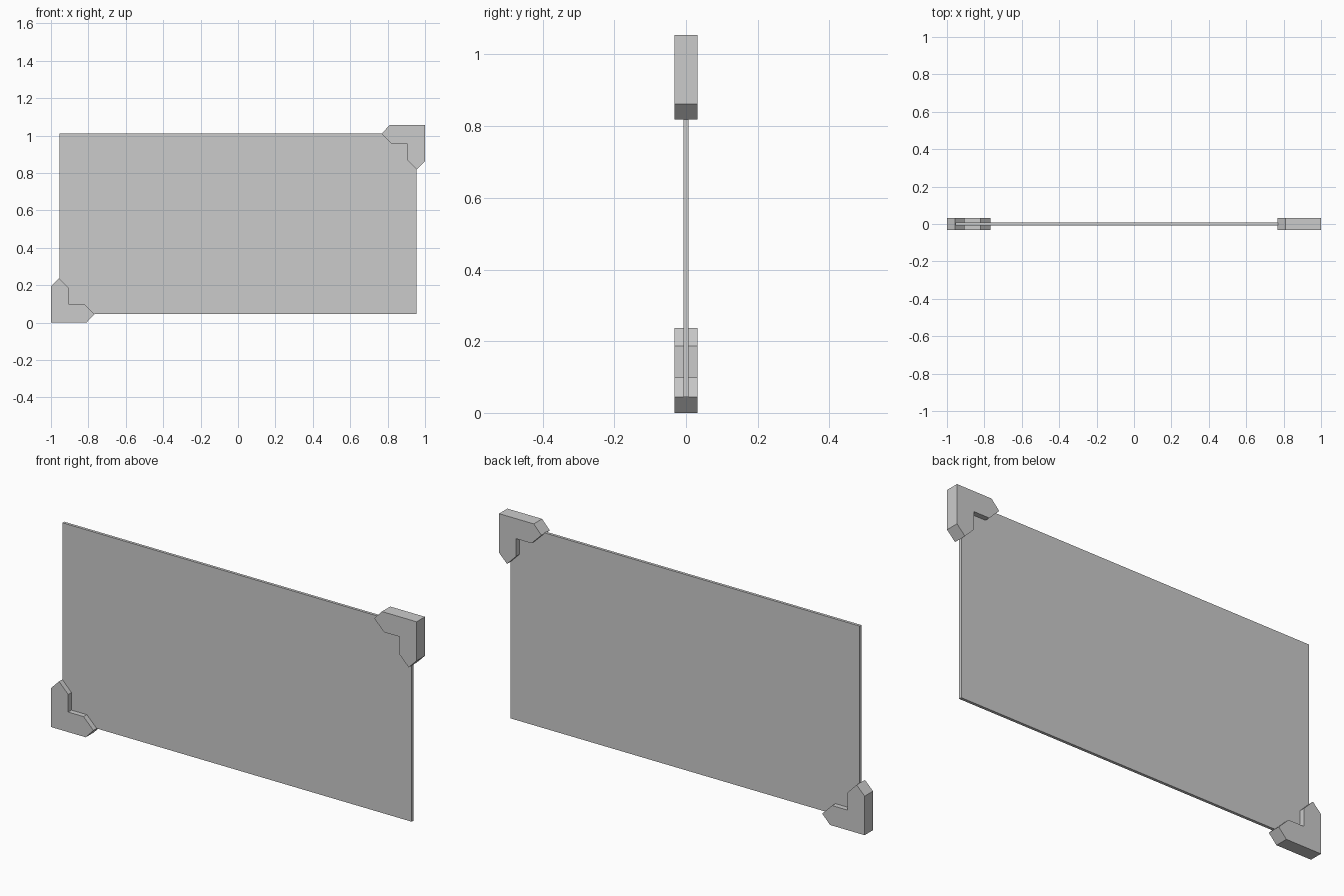
import bpy
import bmesh

if "Cube" in bpy.data.objects:
    bpy.data.objects.remove(bpy.data.objects["Cube"])

HEIGHT = 1.055


def extrude_profile(name, points, half_depth):
    """Closed x-z outline extruded evenly about y = 0."""
    bm = bmesh.new()
    face = bm.faces.new([bm.verts.new((x, -half_depth, z)) for x, z in points])
    ext = bmesh.ops.extrude_face_region(bm, geom=[face])
    verts = [v for v in ext["geom"] if isinstance(v, bmesh.types.BMVert)]
    bmesh.ops.translate(bm, verts=verts, vec=(0, 2 * half_depth, 0))
    bmesh.ops.recalc_face_normals(bm, faces=bm.faces)
    mesh = bpy.data.meshes.new(name)
    bm.to_mesh(mesh)
    bm.free()
    obj = bpy.data.objects.new(name, mesh)
    bpy.context.collection.objects.link(obj)
    return obj


# Thin upright panel
w, lo, hi = 0.955, 0.045, HEIGHT - 0.043
extrude_profile("panel", [(-w, lo), (w, lo), (w, hi), (-w, hi)], 0.007)

# L-shaped corner bracket with pointed arm ends
corner = [(-1, 0), (-0.81, 0), (-0.768, 0.045), (-0.822, 0.099),
          (-0.906, 0.099), (-0.906, 0.186), (-0.956, 0.237), (-1, 0.193)]
extrude_profile("lower_left_bracket", corner, 0.0325)

# Opposite bracket is the same outline turned half a revolution
opposite = [(-x, HEIGHT - z) for x, z in corner]
extrude_profile("upper_right_bracket", opposite, 0.0325)
